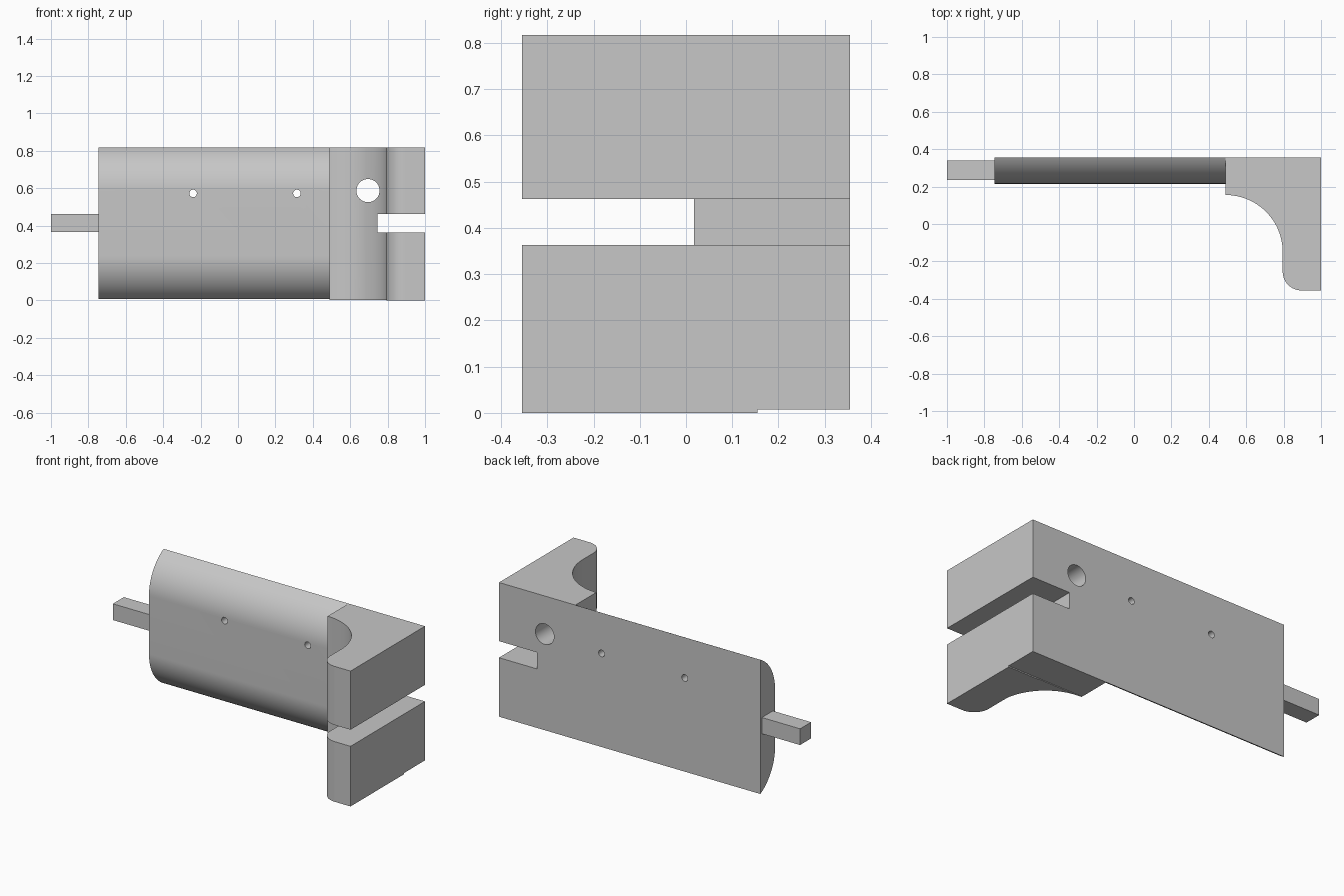
import bpy, bmesh
from math import sin, cos, pi, radians, asin
from mathutils import Vector

cube = bpy.data.objects.get("Cube")
if cube:
    bpy.data.objects.remove(cube, do_unlink=True)

grey = bpy.data.materials.new("plain_grey")
grey.use_nodes = True
COLOUR = (0.57, 0.57, 0.57, 1)
grey.diffuse_color = COLOUR
grey.node_tree.nodes["Principled BSDF"].inputs["Base Color"].default_value = COLOUR


def prism(name, points, direction):
    """Extrude a closed outline of 3D points along a direction."""
    bm = bmesh.new()
    face = bm.faces.new([bm.verts.new(p) for p in points])
    out = bmesh.ops.extrude_face_region(bm, geom=[face])
    verts = [v for v in out["geom"] if isinstance(v, bmesh.types.BMVert)]
    bmesh.ops.translate(bm, verts=verts, vec=Vector(direction))
    bmesh.ops.recalc_face_normals(bm, faces=bm.faces)
    mesh = bpy.data.meshes.new(name)
    bm.to_mesh(mesh)
    bm.free()
    mesh.materials.append(grey)
    obj = bpy.data.objects.new(name, mesh)
    bpy.context.collection.objects.link(obj)
    return obj


def box(name, x0, x1, y0, y1, z0, z1):
    return prism(name, [(x0, y0, z0), (x1, y0, z0), (x1, y1, z0), (x0, y1, z0)],
                 (0, 0, z1 - z0))


def arc(cx, cy, r, start, end, n=24):
    angles = [radians(start + (end - start) * i / n) for i in range(n + 1)]
    return [(cx + r * cos(a), cy + r * sin(a)) for a in angles]


def hole(x, z, r):
    """Round cutter running front to back."""
    ring = arc(x, z, r, 0, 360, 40)[:-1]
    return prism("hole_cutter", [(px, -0.5, pz) for px, pz in ring], (0, 1, 0))


def cut(obj, cutters):
    bpy.context.view_layer.objects.active = obj
    for cutter in cutters:
        mod = obj.modifiers.new("cut", "BOOLEAN")
        mod.operation = "DIFFERENCE"
        mod.solver = "EXACT"
        mod.object = cutter
        bpy.ops.object.modifier_apply(modifier=mod.name)
        bpy.data.objects.remove(cutter, do_unlink=True)


def smooth(obj):
    bpy.ops.object.select_all(action="DESELECT")
    obj.select_set(True)
    bpy.context.view_layer.objects.active = obj
    bpy.ops.object.shade_smooth_by_angle(angle=radians(25))


LEFT, JOIN, BACK, TOP, BASE = -0.745, 0.49, 0.355, 0.817, 0.007

# Long body: flat back, flat front with an arc rolling to the top and bottom
front, rise = 0.215, 0.23
depth = BACK - front
radius = (rise ** 2 + depth ** 2) / (2 * depth)
sweep = asin(rise / radius) * 180 / pi
lower = arc(front + radius, BASE + rise, radius, 180 + sweep, 180)
upper = arc(front + radius, TOP - rise, radius, 180, 180 - sweep)
body = prism("long_body", [(LEFT, y, z) for y, z in lower + upper],
             (JOIN - LEFT, 0, 0))
cut(body, [hole(-0.24, 0.572, 0.02), hole(0.315, 0.572, 0.02)])
smooth(body)

# Corner block with concave fillet and a forward arm with a rounded tip
outline = [(JOIN, BACK)]
outline += arc(JOIN, -0.15, 0.305, 90, 0, 32)
outline += arc(0.895, -0.255, 0.1, 180, 270, 16)
outline += [(1, -0.355), (1, BACK)]
block = prism("corner_block", [(x, y, 0) for x, y in outline], (0, 0, TOP))
cut(block, [
    box("slot_cutter", 0.745, 1.1, -0.5, 0.5, 0.363, 0.463),
    box("rear_step_cutter", 0.4, 1.1, 0.155, 0.5, -0.1, BASE),
    box("fillet_step_cutter", 0.4, 0.795, -0.148, 0.2, -0.1, 0.003),
    hole(0.695, 0.587, 0.062),
])
smooth(block)

# Square end peg
box("end_peg", -1, LEFT, 0.235, 0.34, 0.365, 0.463)
